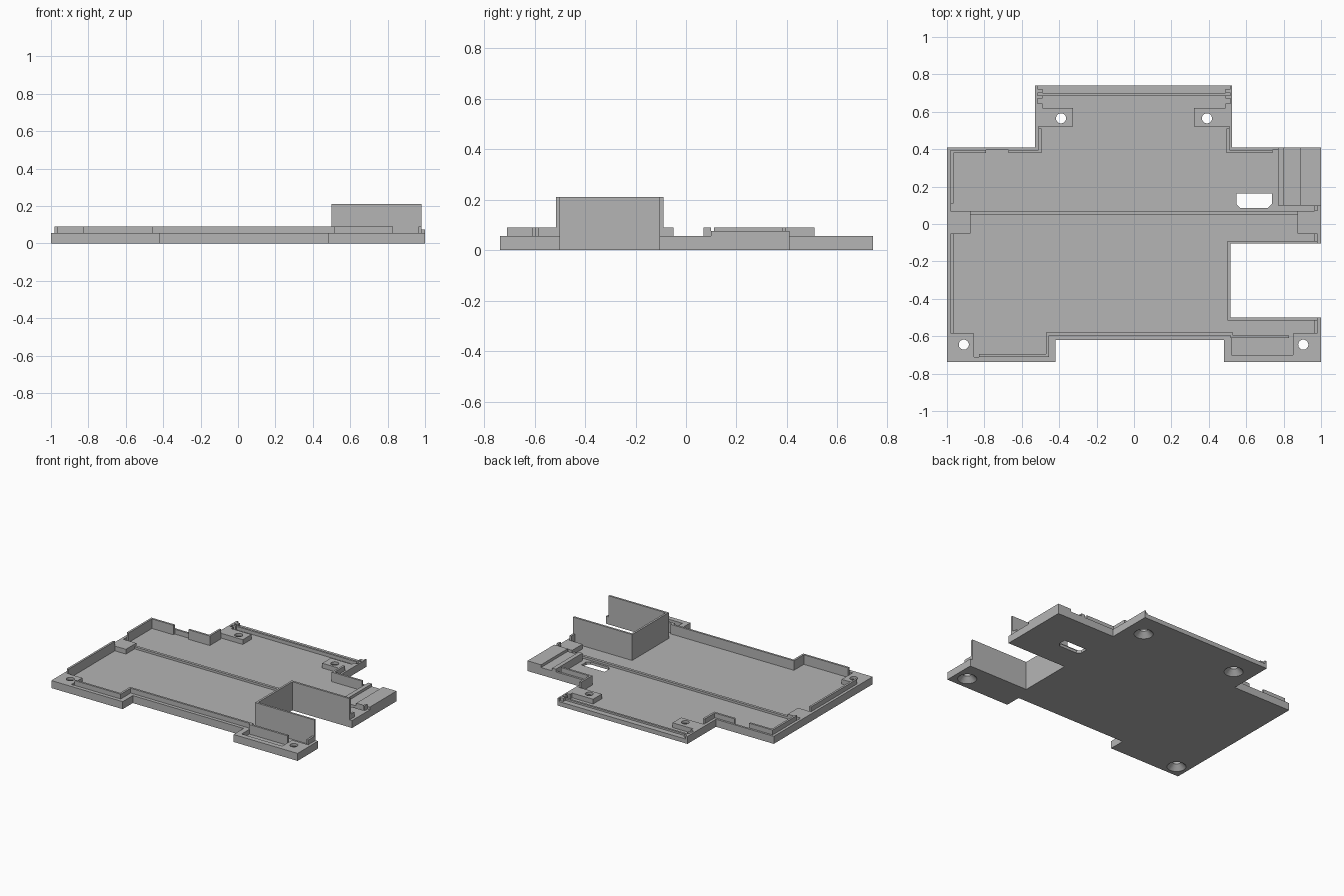
import bpy, bmesh
from mathutils import Matrix

cube = bpy.data.objects.get("Cube")
if cube:
    bpy.data.objects.remove(cube, do_unlink=True)

grey = bpy.data.materials.new("plain_grey")
grey.use_nodes = True
grey.diffuse_color = (0.46, 0.46, 0.46, 1)
grey.node_tree.nodes["Principled BSDF"].inputs["Base Color"].default_value = grey.diffuse_color

FLOOR, RIM, LIP, TALL = 0.02, 0.055, 0.09, 0.21


def finish(name, bm):
    bmesh.ops.recalc_face_normals(bm, faces=bm.faces)
    mesh = bpy.data.meshes.new(name)
    bm.to_mesh(mesh)
    bm.free()
    mesh.materials.append(grey)
    obj = bpy.data.objects.new(name, mesh)
    bpy.context.collection.objects.link(obj)
    return obj


def prism(name, outline, z0, z1):
    bm = bmesh.new()
    face = bm.faces.new([bm.verts.new((x, y, z0)) for x, y in outline])
    top = bmesh.ops.extrude_face_region(bm, geom=[face])["geom"]
    verts = [v for v in top if isinstance(v, bmesh.types.BMVert)]
    bmesh.ops.translate(bm, verts=verts, vec=(0, 0, z1 - z0))
    return finish(name, bm)


def box(name, x0, x1, y0, y1, z1, z0=0.015):
    return prism(name, [(x0, y0), (x1, y0), (x1, y1), (x0, y1)], z0, z1)


def cone(name, x, y, z0, z1, r0, r1):
    bm = bmesh.new()
    bmesh.ops.create_cone(bm, cap_ends=True, segments=32, radius1=r0, radius2=r1,
                          depth=z1 - z0,
                          matrix=Matrix.Translation((x, y, (z0 + z1) / 2)))
    return finish(name, bm)


def cut(target, cutter):
    cutter.hide_render = True
    mod = target.modifiers.new("cut", "BOOLEAN")
    mod.operation, mod.solver, mod.object = "DIFFERENCE", "EXACT", cutter
    bpy.context.view_layer.objects.active = target
    bpy.ops.object.modifier_apply(modifier=mod.name)
    bpy.data.objects.remove(cutter, do_unlink=True)


# Base tray: stepped outline with a side notch
tray = prism("base_tray", [
    (-1, -0.737), (-0.42, -0.737), (-0.42, -0.62), (0.48, -0.62), (0.48, -0.737),
    (1, -0.737), (1, -0.5), (0.515, -0.5), (0.515, -0.105), (1, -0.105),
    (1, 0.41), (0.525, 0.41), (0.525, 0.74), (-0.53, 0.74), (-0.53, 0.41), (-1, 0.41)],
    0, RIM)

# Sunken floor, leaving the rim and the screw pads standing
cut(tray, prism("pocket_cutter", [
    (-0.98, -0.585), (-0.855, -0.585), (-0.855, -0.71), (-0.455, -0.71),
    (-0.455, -0.595), (0.52, -0.595), (0.52, -0.7), (0.85, -0.7), (0.85, -0.585),
    (0.98, -0.585), (0.98, -0.515), (0.5, -0.515), (0.5, -0.09), (0.98, -0.09),
    (0.98, 0.1), (0.77, 0.1), (0.77, 0.395), (0.51, 0.395), (0.51, 0.52),
    (0.32, 0.52), (0.32, 0.62), (0.515, 0.62), (0.515, 0.8), (-0.515, 0.8),
    (-0.515, 0.62), (-0.325, 0.62), (-0.325, 0.52), (-0.51, 0.52),
    (-0.51, 0.395), (-0.98, 0.395)], FLOOR, 0.2))

# Countersunk screw holes
for x, y in [(-0.91, -0.645), (0.905, -0.645), (-0.39, 0.565), (0.39, 0.565)]:
    cut(tray, cone("countersink_cutter", x, y, -0.004, 0.036, 0.068, 0.027))
    cut(tray, cone("hole_cutter", x, y, -0.02, 0.1, 0.027, 0.027))

# Through slot with clipped front corners
cut(tray, prism("slot_cutter", [(0.57, 0.085), (0.715, 0.085), (0.737, 0.107),
                                (0.737, 0.162), (0.547, 0.162), (0.547, 0.107)], -0.1, 0.2))

# Thin locating lips just inside the rim
T = 0.015
lips = {
    "left_front_lip": (-0.98, -0.98 + T, -0.585, -0.05),
    "left_back_lip": (-0.98, -0.98 + T, 0.11, 0.395),
    "back_left_outer_lip": (-0.98, -0.79, 0.38, 0.395),
    "back_left_inner_lip": (-0.67, -0.495, 0.38, 0.395),
    "back_left_return_lip": (-0.51, -0.495, 0.38, 0.51),
    "back_right_return_lip": (0.495, 0.51, 0.38, 0.51),
    "back_right_lip": (0.495, 0.74, 0.38, 0.395),
    "front_left_lip": (-0.83, -0.455, -0.71, -0.695),
    "front_step_lip": (-0.47, -0.455, -0.71, -0.58),
    "front_middle_lip": (-0.47, 0.53, -0.595, -0.58),
    "front_right_lip": (0.515, 0.83, -0.61, -0.595),
    "right_front_lip": (0.965, 0.98, -0.585, -0.515),
    "right_middle_lip": (0.965, 0.98, -0.09, -0.05),
    "right_back_lip": (0.965, 0.98, 0.07, 0.1),
}
for name, (x0, x1, y0, y1) in lips.items():
    box(name, x0, x1, y0, y1, LIP)

# Tall walls around the side notch
box("notch_end_wall", 0.5, 0.515, -0.515, -0.09, TALL, 0)
box("notch_front_wall", 0.51, 0.98, -0.515, -0.5, TALL, 0)
box("notch_back_wall", 0.51, 0.98, -0.105, -0.09, TALL, 0)

# Cross ridge and its end pads
box("cross_ridge", -0.88, 0.88, 0.05, 0.07, 0.036)
box("left_ridge_pad", -0.99, -0.875, -0.05, 0.07, RIM)
box("right_ridge_pad", 0.875, 0.99, -0.05, 0.07, RIM)

# Raised plates on the back right corner
box("corner_plate", 0.89, 1, 0.1, 0.41, 0.075)
box("corner_rib", 0.77, 0.8, 0.1, 0.41, 0.075)

# Back sill with a stepped edge and small end tabs
box("back_sill", -0.52, 0.52, 0.7, 0.74, 0.032)
box("back_sill_rib", -0.52, 0.52, 0.685, 0.7, 0.045)
for side, s in (("left", -1), ("right", 1)):
    for place, y0, y1 in (("front", 0.62, 0.645), ("middle", 0.67, 0.688), ("back", 0.7, 0.722)):
        xs = sorted((s * 0.49, s * 0.52))
        box(f"{side}_{place}_tab", xs[0], xs[1], y0, y1, RIM)
